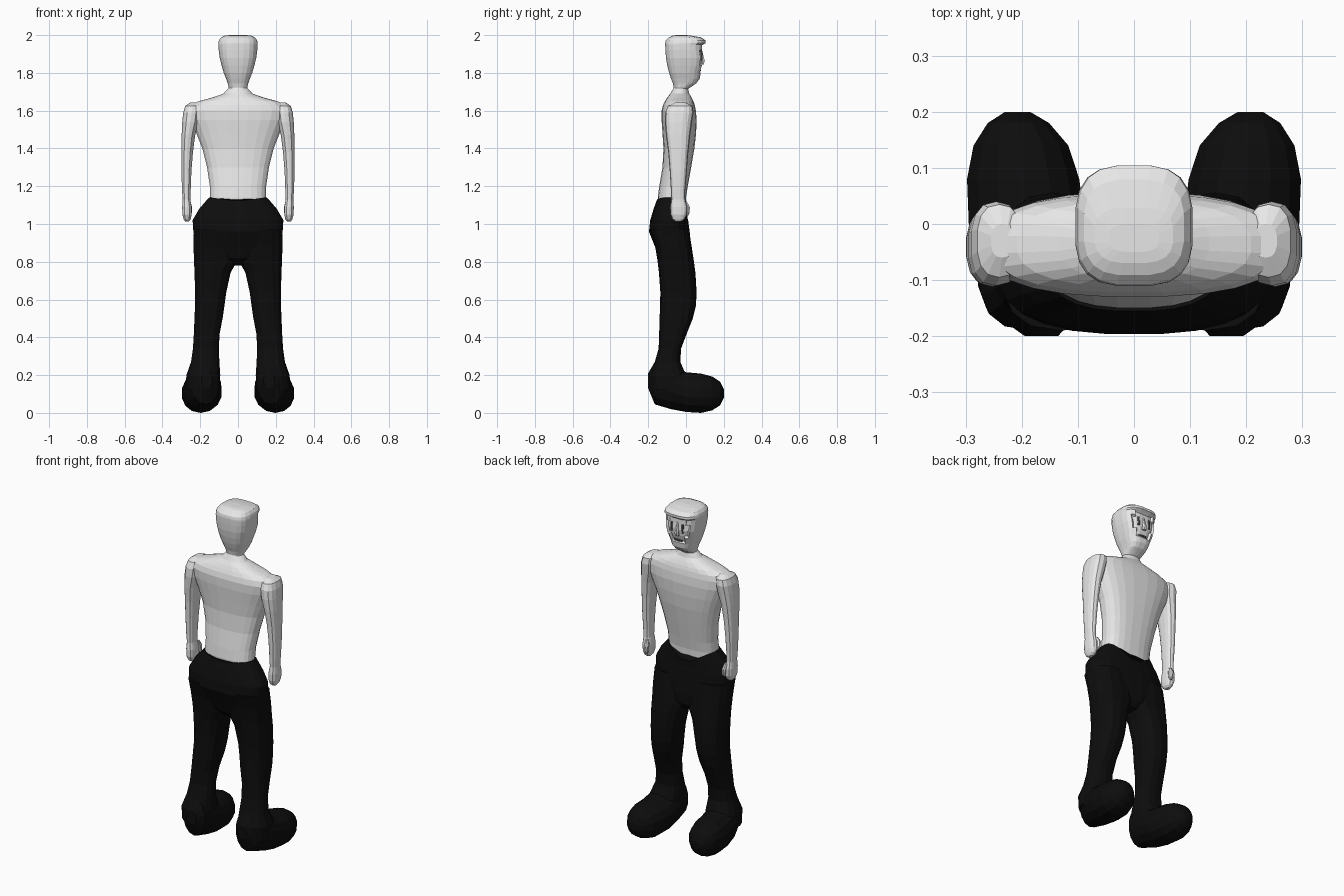
import bpy, bmesh, math


def material(name, rgb):
    m = bpy.data.materials.new(name)
    m.diffuse_color = (*rgb, 1)
    return m


SKIN = material("pale grey", (0.8, 0.8, 0.8))
BLACK = material("trouser black", (0.004, 0.004, 0.004))
DARK = material("eye grey", (0.12, 0.12, 0.12))


def loft(name, rings, mat, sides=20, axis="z", power=2.5, mirror=False, edit=None):
    """Skin rounded rings (level, x0, x1, v0, v1[, power]) along z or y."""
    bm = bmesh.new()
    loops = []
    for lev, x0, x1, v0, v1, *p in rings:
        n = 2 / (p[0] if p else power)
        loop = []
        for i in range(sides):
            a = math.tau * (i + 0.5) / sides
            c, s = math.cos(a), math.sin(a)
            x = (x0 + x1) / 2 + (x1 - x0) / 2 * math.copysign(abs(c) ** n, c)
            v = (v0 + v1) / 2 + (v1 - v0) / 2 * math.copysign(abs(s) ** n, s)
            loop.append(bm.verts.new((x, v, lev) if axis == "z" else (x, lev, v)))
        loops.append(loop)
    for a, b in zip(loops, loops[1:]):
        for i in range(sides):
            j = (i + 1) % sides
            bm.faces.new((a[i], a[j], b[j], b[i]))
    bm.faces.new(loops[0])
    bm.faces.new(loops[-1])
    bmesh.ops.recalc_face_normals(bm, faces=bm.faces)
    if edit:
        edit(bm)
    me = bpy.data.meshes.new(name)
    bm.to_mesh(me)
    bm.free()
    me.materials.append(mat)
    ob = bpy.data.objects.new(name, me)
    bpy.context.collection.objects.link(ob)
    if mirror:
        ob.modifiers.new("mirror", "MIRROR")
    return ob


def sym(z, hw, y0, y1, *p):
    return (z, -hw, hw, y0, y1, *p)


# Torso and neck
loft("torso", [
    sym(1.00, .14, -.14, -.01), sym(1.08, .148, -.148, -.002), sym(1.14, .15, -.15, .0),
    sym(1.20, .15, -.142, .01), sym(1.30, .165, -.125, .028), sym(1.40, .19, -.12, .045),
    sym(1.48, .222, -.125, .054), sym(1.55, .255, -.13, .057), sym(1.60, .268, -.13, .053),
    sym(1.63, .255, -.122, .047), sym(1.65, .21, -.112, .04), sym(1.67, .135, -.1, .03),
    sym(1.69, .078, -.084, .018, 2), sym(1.72, .05, -.066, .01, 2),
    sym(1.77, .05, -.066, .01, 2)], SKIN, 24)


# Head with a recessed face panel
def carve_face(bm):
    face = [f for f in bm.faces if f.normal.y > .8
            and 1.79 < f.calc_center_median().z < 1.95
            and abs(f.calc_center_median().x) < .07]
    bmesh.ops.inset_region(bm, faces=face, thickness=.008, depth=-.012)


loft("head", [
    sym(1.715, .048, -.064, .012, 2), sym(1.745, .055, -.07, .055), sym(1.77, .064, -.08, .074),
    sym(1.80, .076, -.09, .078), sym(1.84, .088, -.1, .092), sym(1.88, .098, -.107, .098),
    sym(1.92, .103, -.11, .093), sym(1.95, .105, -.111, .092), sym(1.958, .105, -.111, .105),
    sym(1.972, .102, -.108, .105), sym(1.988, .09, -.092, .08), sym(1.997, .07, -.07, .03),
    sym(2.0, .045, -.05, .0)], SKIN, 20, power=3, edit=carve_face)

# Eyes, nose and chin
loft("eye", [(1.865, .03, .042, .076, .088), (1.915, .03, .042, .076, .087)],
     DARK, 8, mirror=True)
loft("nose", [sym(1.845, .014, .06, .096), sym(1.865, .012, .06, .1), sym(1.92, .006, .06, .086)],
     SKIN, 8)
loft("mouth", [sym(1.808, .028, .06, .078), sym(1.816, .028, .06, .08)], DARK, 8)

# Arms with hands
loft("arm", [
    (1.642, .215, .255, -.06, .0), (1.625, .20, .28, -.095, .035), (1.59, .20, .291, -.11, .04),
    (1.54, .207, .296, -.112, .032), (1.47, .226, .299, -.106, .022),
    (1.38, .238, .30, -.094, .012), (1.28, .246, .30, -.086, .004),
    (1.18, .25, .297, -.08, -.004), (1.13, .252, .293, -.078, -.004),
    (1.09, .245, .296, -.084, .006), (1.05, .245, .295, -.082, .004),
    (1.025, .25, .288, -.072, -.008), (1.013, .26, .28, -.055, -.025)],
    SKIN, 14, mirror=True)
loft("thumb", [(1.12, .25, .27, -.02, .004, 2), (1.09, .243, .268, -.015, .022, 2),
               (1.06, .243, .265, -.008, .02, 2), (1.045, .25, .26, .0, .012, 2)],
     SKIN, 8, mirror=True)


# Trousers: the waist edge dips at the centre, deeper in front
def dip_waist(bm):
    for v in bm.verts:
        if v.co.z > 1.13:
            t = max(0, 1 - abs(v.co.x) / .14)
            v.co.z -= t * (.085 if v.co.y > -.075 else .02)
        elif v.co.z > 1.04 and v.co.y > -.075:
            v.co.z -= max(0, 1 - abs(v.co.x) / .2) * .06


loft("trouser_hips", [
    sym(.78, .04, -.10, .0), sym(.82, .12, -.145, .025), sym(.88, .215, -.165, .028),
    sym(.96, .238, -.197, .02), sym(1.02, .242, -.19, .012), sym(1.08, .207, -.172, .008),
    sym(1.14, .155, -.156, .006)], BLACK, 24, edit=dip_waist)
loft("trouser_leg", [
    (.97, .02, .236, -.19, .016), (.88, .004, .238, -.163, .03), (.80, .006, .235, -.15, .042),
    (.74, .038, .232, -.143, .05), (.64, .06, .229, -.136, .056), (.57, .07, .229, -.137, .053),
    (.50, .08, .232, -.14, .036), (.42, .096, .235, -.142, .004), (.34, .1, .24, -.145, -.026),
    (.27, .097, .25, -.165, -.03), (.2, .092, .275, -.19, .0), (.12, .1, .28, -.18, .02)],
    BLACK, 14, mirror=True)
loft("shoe", [
    (-.2, .135, .195, .13, .21), (-.165, .1, .245, .045, .27), (-.08, .088, .283, .02, .25),
    (0, .085, .297, .005, .215), (.08, .095, .30, .0, .208), (.14, .115, .288, .014, .192),
    (.18, .15, .262, .04, .165), (.2, .185, .23, .08, .125)],
    BLACK, 14, axis="y", power=2.1, mirror=True)
